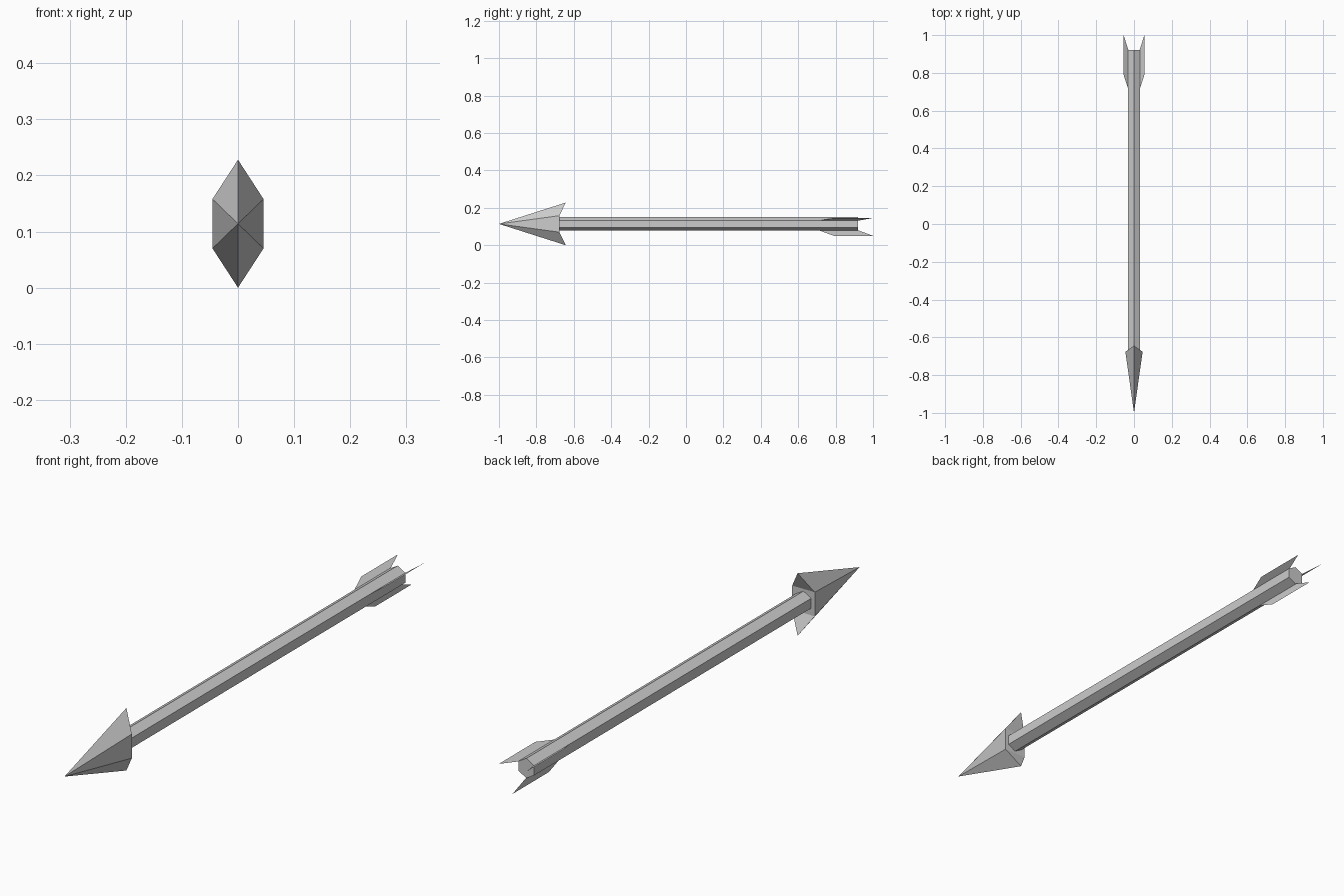
import bpy
import bmesh
import math

if "Cube" in bpy.data.objects:
    bpy.data.objects.remove(bpy.data.objects["Cube"])

CZ = 0.114          # height of the arrow's axis
R = 0.036           # shaft radius

grey = bpy.data.materials.new("plain grey")
grey.diffuse_color = (0.6, 0.6, 0.6, 1.0)
grey.use_nodes = True
grey.node_tree.nodes["Principled BSDF"].inputs["Base Color"].default_value = grey.diffuse_color


def make(name, verts, faces, fix_normals=True):
    bm = bmesh.new()
    vs = [bm.verts.new(v) for v in verts]
    for f in faces:
        bm.faces.new([vs[i] for i in f])
    if fix_normals:
        bmesh.ops.recalc_face_normals(bm, faces=bm.faces[:])
    mesh = bpy.data.meshes.new(name)
    bm.to_mesh(mesh)
    bm.free()
    mesh.materials.append(grey)
    obj = bpy.data.objects.new(name, mesh)
    bpy.context.collection.objects.link(obj)
    return obj


def polar(r, deg, y):
    a = math.radians(deg)
    return (r * math.cos(a), y, CZ + r * math.sin(a))


# Shaft: hexagonal rod with an edge on top
ends = [polar(R, 30 + 60 * i, y) for y in (-0.70, 0.92) for i in range(6)]
sides = [(i, (i + 1) % 6, (i + 1) % 6 + 6, i + 6) for i in range(6)]
make("shaft", ends, sides + [tuple(range(6)), tuple(range(6, 12))])

# Arrowhead: six-sided point with swept-back top and bottom barbs
w, h, side_y, barb_y = 0.0455, 0.044, -0.677, -0.643
ring = [(0, barb_y, CZ + 0.114), (w, side_y, CZ + h), (w, side_y, CZ - h),
        (0, barb_y, CZ - 0.114), (-w, side_y, CZ - h), (-w, side_y, CZ + h)]
point = [(6, i, (i + 1) % 6) for i in range(6)]
back = [(0, 1, 5), (1, 2, 4, 5), (2, 3, 4)]
make("arrowhead", ring + [(0, -1.0, CZ)], point + back)

# Fletching: three paper-thin fins along the shaft edges
profile = [(R - 0.002, 0.71), (0.0635, 0.79), (0.0635, 1.0), (R - 0.002, 0.92)]
for n, deg in enumerate((30, 150, 270)):
    make(f"fin_{n + 1}", [polar(r, deg, y) for r, y in profile],
         [(0, 1, 2, 3)], False)
